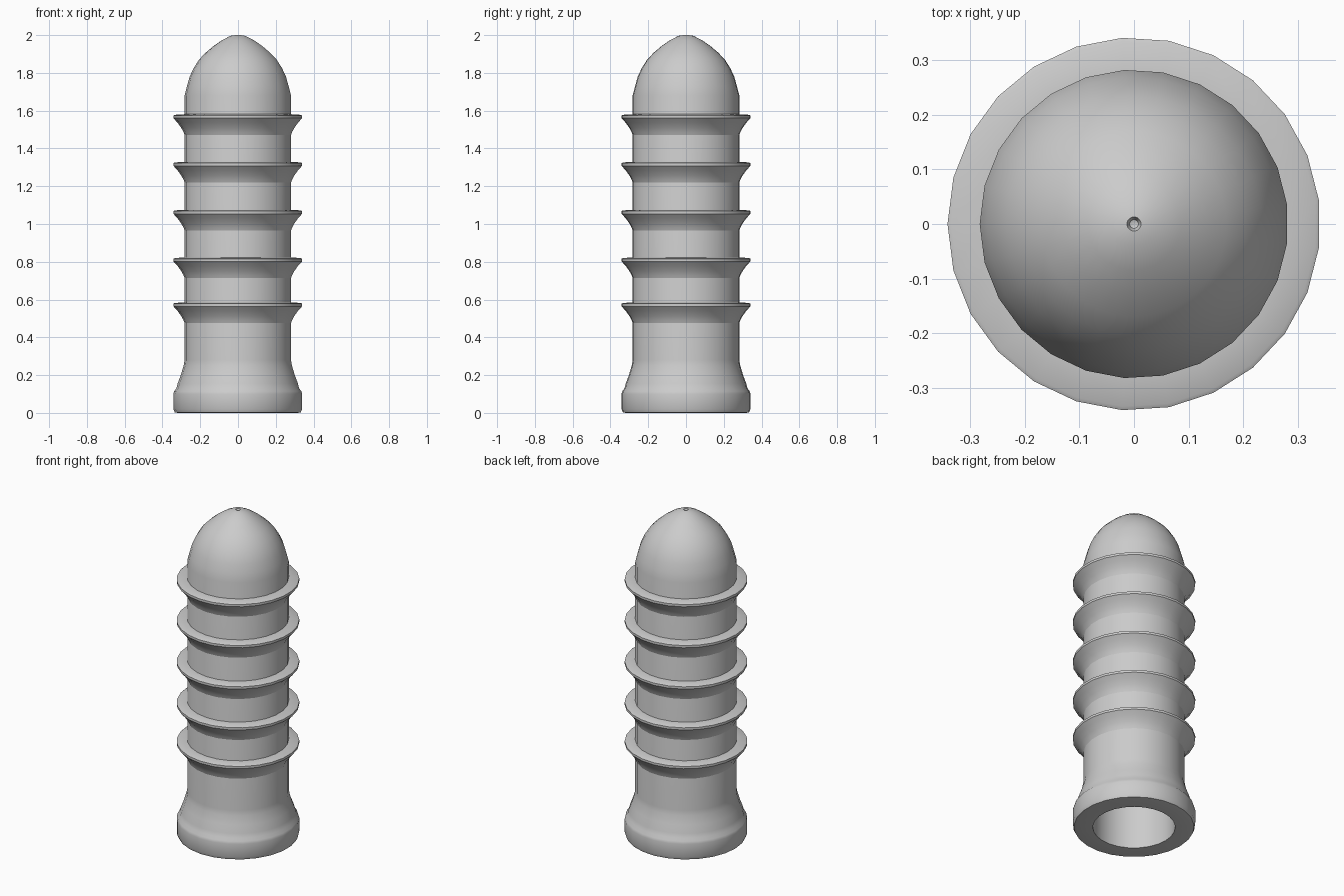
import bpy
import bmesh
import math
from mathutils import Matrix, Vector

if "Cube" in bpy.data.objects:
    bpy.data.objects.remove(bpy.data.objects["Cube"])

SIDES = 25
STEP = 2 * math.pi / SIDES

grey = bpy.data.materials.new("plain grey")
grey.use_nodes = True
grey.diffuse_color = (0.6, 0.6, 0.6, 1)
grey.node_tree.nodes["Principled BSDF"].inputs["Base Color"].default_value = (0.6, 0.6, 0.6, 1)


def lathe(name, profile, sharp=30):
    """Turn a (radius, height) outline around the z axis."""
    bm = bmesh.new()
    start = Matrix.Rotation(STEP / 2, 3, "Z")
    verts = [bm.verts.new(start @ Vector((r, 0, z))) for r, z in profile]
    edges = [bm.edges.new(pair) for pair in zip(verts, verts[1:])]
    bmesh.ops.spin(bm, geom=verts + edges, cent=(0, 0, 0), axis=(0, 0, 1),
                   angle=2 * math.pi, steps=SIDES, use_merge=True)
    bmesh.ops.remove_doubles(bm, verts=bm.verts[:], dist=0.0005)
    bmesh.ops.recalc_face_normals(bm, faces=bm.faces[:])
    mesh = bpy.data.meshes.new(name)
    bm.to_mesh(mesh)
    bm.free()
    mesh.materials.append(grey)
    obj = bpy.data.objects.new(name, mesh)
    bpy.context.collection.objects.link(obj)
    bpy.ops.object.select_all(action="DESELECT")
    obj.select_set(True)
    bpy.context.view_layer.objects.active = obj
    bpy.ops.object.shade_smooth_by_angle(angle=math.radians(sharp))
    return obj


# Hollow body: dimpled tip, dome, shaft, flared foot, then the bore inside
tip = [(0, 1.985), (0.008, 1.988), (0.013, 2.0)]
dome = [(0.04, 1.996), (0.085, 1.973), (0.13, 1.942), (0.17, 1.908),
        (0.205, 1.872), (0.235, 1.825), (0.256, 1.78), (0.27, 1.73),
        (0.283, 1.68)]
flare = [(0.283, 0.28), (0.288, 0.25), (0.303, 0.2), (0.32, 0.155), (0.326, 0.13)]
foot = [(0.338, 0.115), (0.342, 0.1), (0.342, 0.02), (0.335, 0.003), (0.32, 0)]
bore = [(0.23, 0), (0.23, 1.68), (0.215, 1.76), (0.175, 1.84),
        (0.1, 1.91), (0, 1.945)]
lathe("hollow_body", tip + dome + flare + foot + bore)

# Sealing ribs: flat top, thin lip, concave underside
rib = [(0.27, 0.005), (0.285, 0.003), (0.335, 0), (0.342, -0.004),
       (0.342, -0.018), (0.32, -0.042), (0.3, -0.07), (0.288, -0.092),
       (0.28, -0.115)]
for number, top in enumerate((0.582, 0.82, 1.072, 1.326, 1.578), 1):
    lathe(f"rib_{number}", [(r, top + dz) for r, dz in rib])
